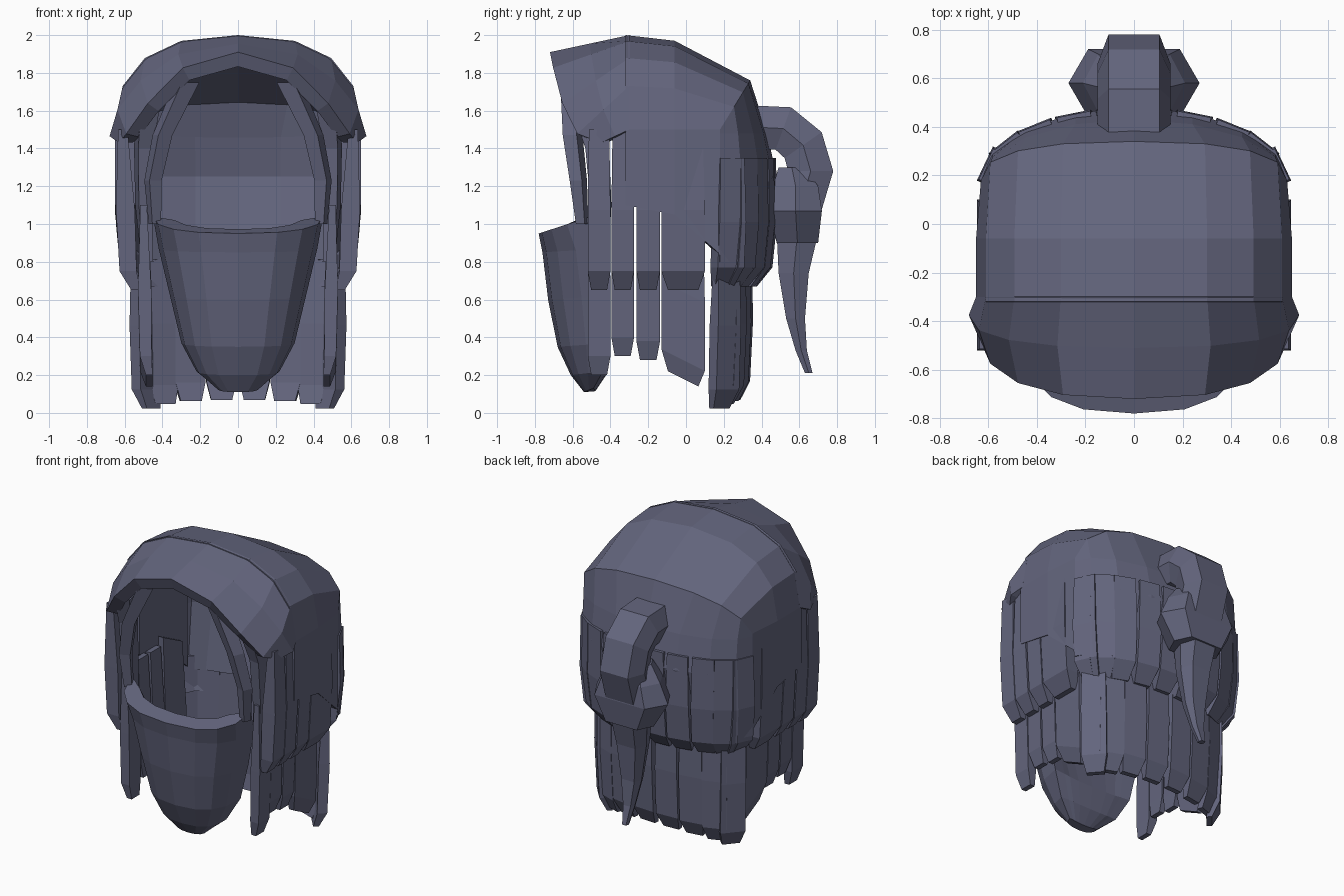
import bpy, bmesh
from math import sin, cos, pi, tau, radians, atan2
from mathutils import Vector

cube = bpy.data.objects.get("Cube")
if cube:
    bpy.data.objects.remove(cube, do_unlink=True)

hair = bpy.data.materials.new("slate hair")
hair.use_nodes = True
hair.diffuse_color = (0.125, 0.13, 0.205, 1)
hair.node_tree.nodes["Principled BSDF"].inputs["Base Color"].default_value = hair.diffuse_color

head_centre = Vector((0, -0.1, 1.2))


def loft(name, rows, closed=False, capped=False, shell=0, mirror=True):
    """Skin rows of points, with optional caps, mirroring and shell thickness."""
    bm = bmesh.new()
    grid = [[bm.verts.new(point) for point in row] for row in rows]
    count = len(grid[0])
    for upper, lower in zip(grid, grid[1:]):
        for i in range(count if closed else count - 1):
            j = (i + 1) % count
            bm.faces.new((upper[i], upper[j], lower[j], lower[i]))
    if capped:
        bm.faces.new(grid[0])
        bm.faces.new(grid[-1])
    bmesh.ops.recalc_face_normals(bm, faces=bm.faces)
    bm.normal_update()
    if shell:
        outward = sum(f.normal.dot(f.calc_center_median() - head_centre) for f in bm.faces)
        if outward < 0:
            bmesh.ops.reverse_faces(bm, faces=bm.faces)
    mesh = bpy.data.meshes.new(name)
    bm.to_mesh(mesh)
    bm.free()
    mesh.materials.append(hair)
    part = bpy.data.objects.new(name, mesh)
    bpy.context.collection.objects.link(part)
    if mirror:
        modifier = part.modifiers.new("mirror", 'MIRROR')
        modifier.use_clip = True
    if shell:
        modifier = part.modifiers.new("thickness", 'SOLIDIFY')
        modifier.thickness = shell
        modifier.offset = -1


def strand(name, centres, widths, thicknesses, facing, slope=0):
    """Flat lock along a path; facing is the outward angle of its broad side."""
    out = Vector((cos(facing), sin(facing), 0))
    across = Vector((-out.y, out.x, slope))
    rings = []
    for centre, width, thickness in zip(centres, widths, thicknesses):
        side, depth = across * width / 2, out * thickness / 2
        middle = Vector(centre)
        rings.append([middle + side + depth, middle - side + depth,
                      middle - side - depth, middle + side - depth])
    loft(name, rings, closed=True, capped=True)


def lock(name, x, y, top, bottom, width, thickness, facing, tuck, slope=0):
    """Hanging lock, thin at the root, with a narrowed tip tucked towards the head."""
    heights = (top, (top + bottom) / 2, bottom + 0.1, bottom)
    centres = []
    for height, amount in zip(heights, (0, 0.2, 0.4, 1)):
        inward = tuck * amount
        centres.append((x - inward * cos(facing), y - inward * sin(facing), height))
    strand(name, centres, [width * s for s in (0.9, 1, 1, 0.7)],
           [thickness * s for s in (0.5, 1, 0.9, 0.5)], facing, slope)


def tube(name, sections):
    """Six-sided tube in the middle plane: y, z, half width, half depth, tilt."""
    rings = []
    for y, z, width, depth, tilt in sections:
        ring = []
        for k in range(6):
            angle = tau * k / 6
            side = width * max(-1, min(1, 1.4 * cos(angle)))
            reach = sin(angle) * depth * 1.15
            ring.append((side, y + reach * cos(tilt), z + reach * sin(tilt)))
        rings.append(ring)
    loft(name, rings, closed=True, capped=True, mirror=False)


def quarter_arc(power):
    """Five points (across, up) from the side to the middle; low powers are squarer."""
    arc = [(cos(pi * k / 8) ** power, sin(pi * k / 8) ** power) for k in range(4)]
    return arc + [(0, 1)]


# Cap: three arches from front to crown, with straight sides below
quarter = quarter_arc(0.8)
crown = []
for y, sweep, width, height, hem in ((-0.32, 0, 0.65, 0.5, 1.1),
                                     (-0.06, 0, 0.65, 0.47, 1.05),
                                     (0.18, 0.16, 0.63, 0.26, 0.84)):
    arch = [(width * across, y + sweep * up, 1.5 + height * up) for across, up in quarter]
    crown.append([(width, y, hem)] + arch)
loft("cap_top", crown, shell=0.13)

# Cap: back wall, bulging and then tucked in at the nape
wall = [crown[-1][1:]]
for z, depth in ((1.48, 0.25), (1.25, 0.3), (0.8, 0.2)):
    wall.append([(0.63 * across, 0.18 + depth * up, z) for across, up in quarter_arc(1)])
loft("cap_back", wall, shell=0.09)

# Fringe: sweeps from the front arch to a jutting brow edge, low at the temples
brow = [[], [], []]
for across, up in quarter:
    root = Vector((0.65 * across, -0.3, 1.5 + 0.5 * up))
    tip = Vector((0.63 * across, -0.45 - 0.27 * up, 1.43 + 0.48 * up ** 3))
    brow[0].append(root)
    brow[1].append((root + tip) / 2 + Vector((0.04 * across, 0, 0)))
    brow[2].append(tip)
loft("fringe", brow, shell=0.08)

# Locks framing the face
taper = (0.1, 0.08, 0.07, 0.05)
strand("face_lock", [(0.27, -0.6, 1.75), (0.4, -0.6, 1.47), (0.45, -0.57, 1.23), (0.44, -0.55, 1)],
       taper, taper, -0.4)
strand("temple_lock", [(0.48, -0.52, 1.6), (0.5, -0.47, 1.4), (0.5, -0.45, 1.1), (0.48, -0.45, 0.8)],
       [1.4 * t for t in taper], taper, -0.2)

# Side locks in two tiers: position along the head, width, lower tier's end and slant
for i, (y, width, end, slope) in enumerate(((-0.46, 0.12, 0.2, 0), (-0.335, 0.12, 0.3, 0),
                                            (-0.2, 0.125, 0.28, 0), (-0.015, 0.23, 0.18, -0.5))):
    lock(f"side_lock_{i}", 0.61, y, 1.5, 0.65, width, 0.1, 0, 0.07)
    lock(f"lower_side_lock_{i}", 0.5, y, 1.1, end, width, 0.07, 0, 0.03, slope)


def back_tier(name, degrees, reach, depth, top, bottom, rise, width, thickness, tuck):
    """Row of locks fanned around the back of the head."""
    for i, degree in enumerate(degrees):
        angle = radians(degree)
        facing = atan2(sin(angle) * reach, cos(angle) * depth)
        lock(f"{name}_{i}", reach * cos(angle), 0.18 + depth * sin(angle), top,
             bottom + rise * sin(angle), width, thickness, facing, tuck)


back_tier("back_lock", (12, 30, 48, 66, 82), 0.6, 0.27, 1.35, 0.67, 0, 0.155, 0.1, 0.1)
back_tier("lower_back_lock", (14, 38, 60, 80), 0.52, 0.15, 0.9, 0.01, 0.06, 0.16, 0.07, 0.06)

# Beard: squarish crescent rings from rim to chin, closed behind
# height, half width, then y of the corners, the front and the inner face
beard = []
for z, width, corner, front, inner in ((0.95, 0.45, -0.5, -0.78, -0.67),
                                       (0.85, 0.42, -0.43, -0.76, -0.6),
                                       (0.6, 0.36, -0.4, -0.73, -0.45),
                                       (0.35, 0.3, -0.4, -0.68, -0.4),
                                       (0.2, 0.22, -0.44, -0.61, -0.42),
                                       (0.11, 0.11, -0.49, -0.54, -0.48)):
    lift = 0.09 if not beard else 0.02
    outer, inside = [], []
    for across, ahead in reversed(quarter):
        x, height = width * across, z + lift * (1 - ahead)
        outer.append((x, corner + (front - corner) * ahead, height))
        inside.append((x * 0.8, corner + (inner - corner) * ahead, height + lift / 4))
    beard.append(outer + inside[3::-1])
loft("beard", beard, capped=True)

# Ponytail: looped band, knot and hanging tail
loop = []
for degree in (105, 70, 35, 0, -35):
    angle = radians(degree)
    loop.append((0.44 + 0.22 * cos(angle), 1.28 + 0.24 * sin(angle), 0.15, 0.12, angle))
tube("ponytail_loop", loop)
tube("ponytail_knot", [(0.56, 1.3, 0.13, 0.07, 0), (0.58, 1.2, 0.21, 0.12, 0),
                       (0.58, 1.07, 0.27, 0.14, 0), (0.59, 0.9, 0.17, 0.11, 0)])
tube("ponytail_tail", [(0.59, 0.95, 0.12, 0.11, 0), (0.57, 0.74, 0.1, 0.08, 0),
                       (0.58, 0.5, 0.07, 0.05, 0), (0.61, 0.33, 0.04, 0.03, 0),
                       (0.65, 0.21, 0.02, 0.02, 0)])
